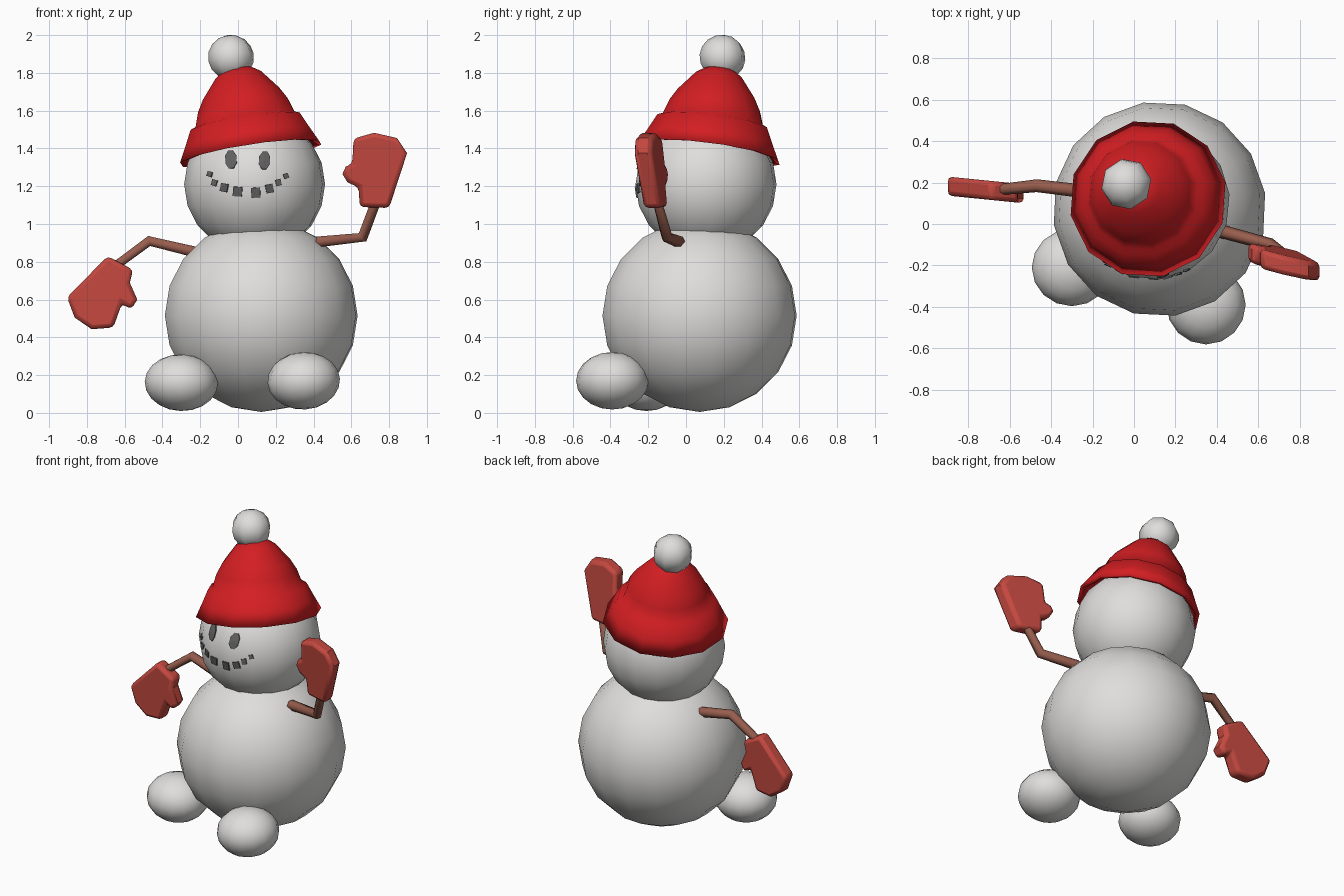
import bpy, bmesh, math
from mathutils import Vector, Matrix
from mathutils.bvhtree import BVHTree

if "Cube" in bpy.data.objects:
    bpy.data.objects.remove(bpy.data.objects["Cube"])


def material(name, rgb):
    m = bpy.data.materials.new(name)
    m.diffuse_color = (*rgb, 1)
    m.use_nodes = True
    m.node_tree.nodes["Principled BSDF"].inputs["Base Color"].default_value = m.diffuse_color
    return m


SNOW = material("snow white", (0.74, 0.73, 0.72))
RED = material("hat red", (0.65, 0.013, 0.016))
MITT = material("mitten red", (0.55, 0.065, 0.05))
WOOD = material("branch brown", (0.31, 0.11, 0.075))
COAL = material("coal grey", (0.12, 0.12, 0.12))


def finish(name, bm, mat, smooth=True, recalc=True):
    if recalc:
        bmesh.ops.recalc_face_normals(bm, faces=bm.faces)
    me = bpy.data.meshes.new(name)
    bm.to_mesh(me)
    bm.free()
    me.materials.append(mat)
    for p in me.polygons:
        p.use_smooth = smooth
    ob = bpy.data.objects.new(name, me)
    bpy.context.collection.objects.link(ob)
    return ob


def ball(name, centre, radii, seg=16, rings=10, turn=(0, 0, 0)):
    bm = bmesh.new()
    bmesh.ops.create_uvsphere(bm, u_segments=seg, v_segments=rings, radius=1)
    rot = Matrix.Rotation(turn[2], 4, 'Z') @ Matrix.Rotation(turn[1], 4, 'Y') @ Matrix.Rotation(turn[0], 4, 'X')
    bm.transform(Matrix.Translation(centre) @ rot @ Matrix.Diagonal((*radii, 1)))
    tree = BVHTree.FromBMesh(bm)
    finish(name, bm, SNOW)
    return tree


# Snowballs, feet and bobble
ball("body", (0.123, 0.072, 0.515), (0.516, 0.52, 0.51), turn=(0, 0, 0.15))
head_tree = ball("head", (0.088, 0.106, 1.21), (0.375, 0.375, 0.37), turn=(0, 0, 0.1))
ball("left_foot", (-0.30, -0.21, 0.16), (0.194, 0.187, 0.15), turn=(0, 0.03, 0))
ball("right_foot", (0.348, -0.39, 0.17), (0.192, 0.192, 0.152), turn=(0, -0.06, 0))
ball("hat_bobble", (-0.037, 0.193, 1.882), (0.124, 0.124, 0.12), 8, 8, (-0.13, -0.15, 0.2))

# Tilted hat: lathed profile with a turned-up brim
profile = [(0.30, 0.11), (0.352, 0.0), (0.385, -0.005), (0.342, 0.08), (0.303, 0.16),
           (0.274, 0.172), (0.248, 0.25), (0.212, 0.312), (0.125, 0.418), (0.075, 0.45)]
N = 12
bm = bmesh.new()
rows = [[bm.verts.new((r * math.cos(2 * math.pi * i / N), r * math.sin(2 * math.pi * i / N), h))
         for i in range(N)] for r, h in profile]
for a, b in zip(rows, rows[1:]):
    for i in range(N):
        j = (i + 1) % N
        bm.faces.new((a[i], a[j], b[j], b[i]))
tip = bm.verts.new((0, 0, 0.462))
for i in range(N):
    bm.faces.new((rows[-1][i], rows[-1][(i + 1) % N], tip))
axis = Vector((-0.153, 0.13, 1)).normalized()
tilt = Vector((0, 0, 1)).rotation_difference(axis).to_matrix().to_4x4()
bm.transform(Matrix.Translation((0.067, 0.122, 1.378)) @ tilt @ Matrix.Rotation(0.2, 4, 'Z'))
hat = finish("hat", bm, RED, recalc=False)


# Coal plates laid on the curved face
def plate(name, x, z, w, h, n, turn):
    bm = bmesh.new()
    pts = [(0, 0)]
    for i in range(n):
        a = 2 * math.pi * (i + 0.5) / n
        k = 1 / math.cos(math.pi / n)
        u, v = 0.5 * w * k * math.cos(a), 0.5 * h * k * math.sin(a)
        pts.append((u * math.cos(turn) - v * math.sin(turn), u * math.sin(turn) + v * math.cos(turn)))
    top, base = [], []
    for u, v in pts:
        hit, nor, _, _ = head_tree.ray_cast(Vector((x + u, -2, z + v)), Vector((0, 1, 0)))
        top.append(bm.verts.new(hit + nor * 0.008))
        base.append(bm.verts.new(hit - nor * 0.001))
    for i in range(1, n + 1):
        j = i % n + 1
        bm.faces.new((top[0], top[i], top[j]))
        bm.faces.new((base[0], base[j], base[i]))
        bm.faces.new((top[i], base[i], base[j], top[j]))
    finish(name, bm, COAL, False)


plate("left_eye", -0.035, 1.34, 0.056, 0.092, 8, 0.05)
plate("right_eye", 0.14, 1.335, 0.056, 0.092, 8, -0.05)
mouth = [(-0.147, 1.263, .026), (-0.123, 1.219, .03), (-0.071, 1.193, .042), (0.0, 1.172, .05),
         (0.095, 1.167, .052), (0.166, 1.188, .044), (0.213, 1.22, .032), (0.253, 1.254, .026)]
for i, (x, z, s) in enumerate(mouth):
    plate(f"mouth_coal_{i + 1}", x, z, s * 0.9, s, 4, 1.6 * (x - 0.05))


# Branch arms
def arm(name, pts):
    cu = bpy.data.curves.new(name, 'CURVE')
    cu.dimensions = '3D'
    cu.bevel_depth = 0.031
    cu.bevel_resolution = 1
    cu.use_fill_caps = True
    sp = cu.splines.new('POLY')
    sp.points.add(len(pts) - 1)
    for p, (x, y, z, r) in zip(sp.points, pts):
        p.co = (x, y, z, 1)
        p.radius = r
    cu.materials.append(WOOD)
    ob = bpy.data.objects.new(name, cu)
    bpy.context.collection.objects.link(ob)


arm("left_arm", [(-0.22, 0.155, 0.85, 1.05), (-0.47, 0.185, 0.91, 1), (-0.66, 0.165, 0.77, 0.85)])
arm("right_arm", [(0.42, -0.035, 0.905, 1.05), (0.66, -0.10, 0.93, 1), (0.735, -0.155, 1.13, 0.85)])


# Mittens: outline in the front plane, given a slanted thickness and soft rims
def mitten(name, outline, mid, slope_x, slope_z, half):
    bm = bmesh.new()
    layers = []
    for s in (-half, half):
        layers.append([bm.verts.new((x, mid[1] + slope_x * (x - mid[0]) + slope_z * (z - mid[2]) + s, z))
                       for x, z in outline])
    n = len(outline)
    bm.faces.new(layers[0])
    bm.faces.new(layers[1][::-1])
    for i in range(n):
        j = (i + 1) % n
        bm.faces.new((layers[0][i], layers[1][i], layers[1][j], layers[0][j]))
    ob = finish(name, bm, MITT)
    bev = ob.modifiers.new("soft_rim", 'BEVEL')
    bev.width = 0.022
    bev.segments = 2
    bev.limit_method = 'ANGLE'
    bev.angle_limit = math.radians(60)
    bpy.context.view_layer.objects.active = ob
    ob.select_set(True)
    bpy.ops.object.shade_smooth_by_angle(angle=math.radians(35))
    ob.select_set(False)


mitten("right_mitten", [(0.645, 1.09), (0.80, 1.085), (0.895, 1.375), (0.842, 1.455), (0.72, 1.483),
                        (0.612, 1.452), (0.605, 1.32), (0.57, 1.303), (0.553, 1.265), (0.58, 1.22),
                        (0.638, 1.195)],
       (0.725, -0.18, 1.28), -0.24, -0.1, 0.047)
mitten("left_mitten", [(-0.69, 0.83), (-0.905, 0.612), (-0.865, 0.505), (-0.775, 0.443), (-0.66, 0.452),
                       (-0.615, 0.578), (-0.565, 0.548), (-0.533, 0.6), (-0.573, 0.69), (-0.555, 0.757)],
       (-0.72, 0.165, 0.63), -0.1, 0.0, 0.046)
